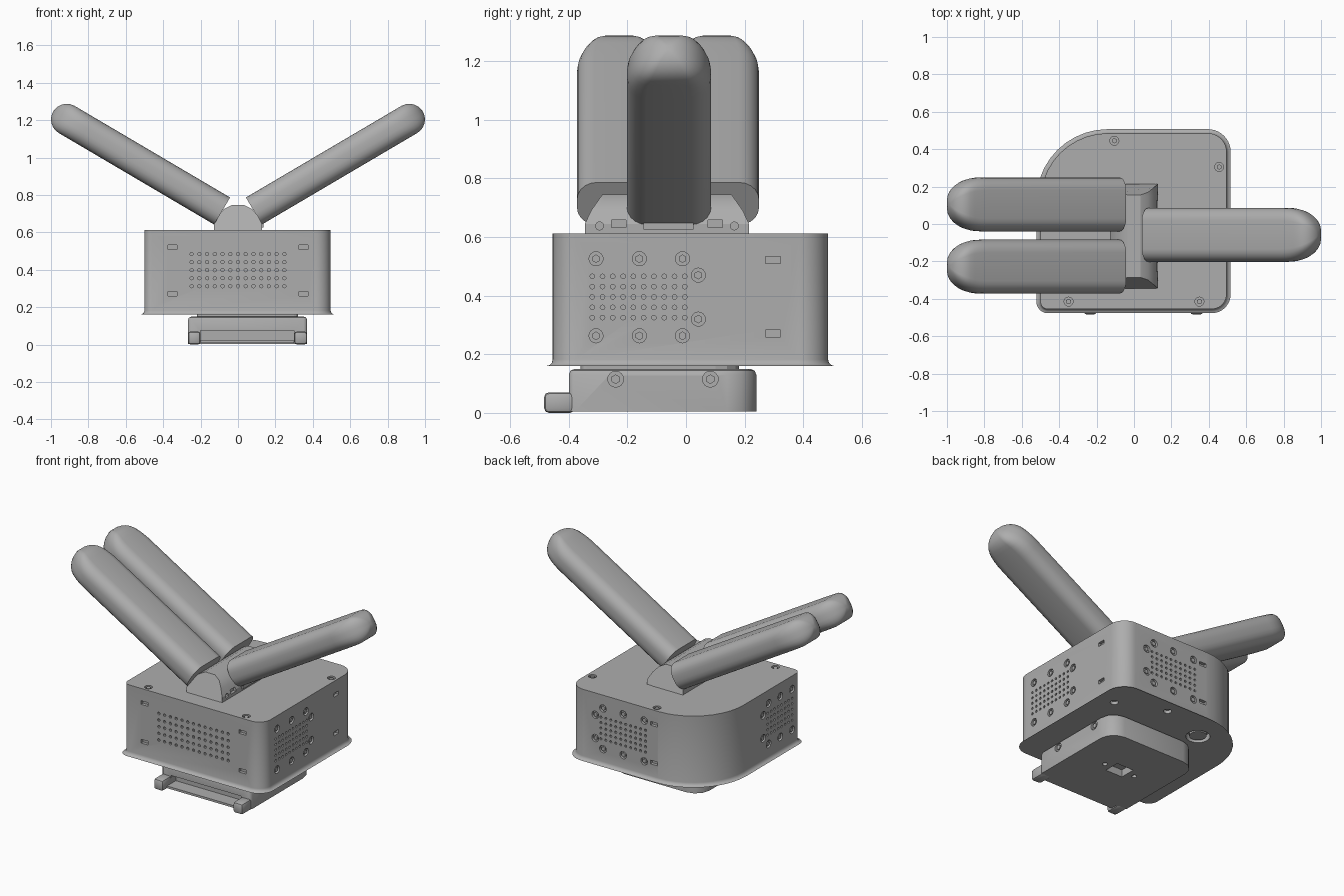
import bpy, bmesh
from math import sin, cos, pi, radians, sqrt
from mathutils import Vector, Matrix

if "Cube" in bpy.data.objects:
    bpy.data.objects.remove(bpy.data.objects["Cube"], do_unlink=True)

grey = bpy.data.materials.new("plain_grey")
grey.use_nodes = True
grey.diffuse_color = (0.42, 0.42, 0.42, 1)
grey.node_tree.nodes["Principled BSDF"].inputs["Base Color"].default_value = grey.diffuse_color


def finish(name, bm):
    bmesh.ops.recalc_face_normals(bm, faces=bm.faces)
    mesh = bpy.data.meshes.new(name)
    bm.to_mesh(mesh)
    bm.free()
    mesh.materials.append(grey)
    ob = bpy.data.objects.new(name, mesh)
    bpy.context.collection.objects.link(ob)
    return ob


def smooth(ob, angle=35):
    bpy.ops.object.select_all(action='DESELECT')
    ob.select_set(True)
    bpy.context.view_layer.objects.active = ob
    bpy.ops.object.shade_smooth_by_angle(angle=radians(angle))


def rounded(x0, x1, y0, y1, radii, seg=8):
    """Rounded rectangle; radii run back right, back left, front left, front right."""
    pts = []
    signs = [(1, 1), (-1, 1), (-1, -1), (1, -1)]
    for i, ((sx, sy), r) in enumerate(zip(signs, radii)):
        cx = x1 - r if sx > 0 else x0 + r
        cy = y1 - r if sy > 0 else y0 + r
        for k in range(seg + 1):
            a = pi / 2 * (i + k / seg)
            pts.append((cx + r * cos(a), cy + r * sin(a)))
    return pts


def loft(bm, rings):
    """Skin a list of closed rings and cap both ends."""
    loops = [[bm.verts.new(p) for p in ring] for ring in rings]
    n = len(loops[0])
    for a, b in zip(loops, loops[1:]):
        for i in range(n):
            bm.faces.new((a[i], a[(i + 1) % n], b[(i + 1) % n], b[i]))
    bm.faces.new(loops[0])
    bm.faces.new(loops[-1])


def slab(bm, pts, z0, z1):
    loft(bm, [[(x, y, z) for x, y in pts] for z in (z0, z1)])


def box(bm, x0, x1, y0, y1, z0, z1):
    size = Matrix.Diagonal((x1 - x0, y1 - y0, z1 - z0, 1))
    mid = Vector((x0 + x1, y0 + y1, z0 + z1)) / 2
    bmesh.ops.create_cube(bm, size=1, matrix=Matrix.Translation(mid) @ size)


def peg(bm, loc, normal, r, depth, sides):
    """Cylinder centred on a surface point, along its normal."""
    turn = Vector(normal).to_track_quat('Z', 'Y').to_matrix().to_4x4()
    bmesh.ops.create_cone(bm, cap_ends=True, segments=sides, radius1=r, radius2=r,
                          depth=depth, matrix=Matrix.Translation(loc) @ turn)


def carve(ob, cutter_bm):
    cutter = finish("cutter", cutter_bm)
    cutter.hide_render = True
    mod = ob.modifiers.new("carve", 'BOOLEAN')
    mod.operation, mod.solver, mod.object = 'DIFFERENCE', 'EXACT', cutter
    bpy.context.view_layer.objects.active = ob
    bpy.ops.object.modifier_apply(modifier=mod.name)
    bpy.data.objects.remove(cutter, do_unlink=True)


cuts, bolts = bmesh.new(), bmesh.new()


def screw(target, loc, normal, r=0.024):
    peg(target, loc, normal, r, 0.03, 16)
    peg(bolts, Vector(loc) - 0.012 * Vector(normal), normal, r * 0.6, 0.018, 6)


def span(a, b, n):
    return [a + (b - a) * i / (n - 1) for i in range(n)]


# Main housing with one large rear corner
LEFT, RIGHT, FRONT, BACK, BASE, TOP = -0.5, 0.495, -0.455, 0.485, 0.16, 0.612
plan = rounded(LEFT, RIGHT, FRONT, BACK, (0.1, 0.36, 0.04, 0.08), 10)
bm = bmesh.new()
slab(bm, plan, BASE, TOP)
flat = lambda e, z: all(abs(v.co.z - z) < 0.001 for v in e.verts)
bmesh.ops.bevel(bm, geom=[e for e in bm.edges if flat(e, TOP)], offset=0.014,
                segments=2, profile=0.5, affect='EDGES')
bmesh.ops.bevel(bm, geom=[e for e in bm.edges if flat(e, BASE)], offset=0.022,
                segments=3, profile=0.5, affect='EDGES')
housing = finish("housing", bm)

# Vent grids, screws and slots on the four walls
walls = {
    "front": ((0, -1, 0), lambda a, z: (a, FRONT, z)),
    "back": ((0, 1, 0), lambda a, z: (a, BACK, z)),
    "right": ((1, 0, 0), lambda a, z: (RIGHT, a, z)),
    "left": ((-1, 0, 0), lambda a, z: (LEFT, a, z)),
}
layout = [  # wall, grid from, grid to, columns, hole radius, screw columns, side screw, slots
    ("front", -0.248, 0.248, 13, 0.009, (), None, (-0.35, 0.35)),
    ("right", -0.32, -0.004, 10, 0.008, (-0.307, -0.159, -0.012), 0.042, (0.297,)),
    ("back", -0.05, 0.27, 10, 0.008, (-0.04, 0.11, 0.255), 0.31, (-0.11,)),
    ("left", -0.37, -0.12, 8, 0.008, (-0.37, -0.25, -0.13), -0.075, ()),
]
for wall, a0, a1, cols, r, screws, side, slots in layout:
    normal, at = walls[wall]
    for a in span(a0, a1, cols):
        for z in span(0.312, 0.484, 5) if wall == "front" else span(0.325, 0.466, 5):
            peg(cuts, at(a, z), normal, r, 0.05, 8)
    spots = [(a, z) for a in screws for z in (0.263, 0.526)]
    if side is not None:
        spots += [(side, 0.32), (side, 0.47)]
    for a, z in spots:
        screw(cuts, at(a, z), normal)
    for a in slots:
        for z in (0.271, 0.521):
            x, y, _ = at(a, z)
            wx, wy = (0.025, 0.02) if normal[1] else (0.02, 0.025)
            box(cuts, x - wx, x + wx, y - wy, y + wy, z - 0.012, z + 0.012)

# Lid screws and the cable port underneath
for x, y in ((-0.105, 0.445), (0.455, 0.305), (-0.35, -0.415), (0.35, -0.415)):
    screw(cuts, (x, y, TOP), (0, 0, 1))
peg(cuts, (-0.22, 0.31, BASE), (0, 0, 1), 0.07, 0.08, 24)
for x, y in ((0.4, 0.3), (0.1, 0.42)):
    peg(cuts, (x, y, BASE), (0, 0, 1), 0.024, 0.04, 12)
carve(housing, cuts)
smooth(housing)
bm = bmesh.new()
peg(bm, (-0.22, 0.31, 0.185), (0, 0, 1), 0.05, 0.04, 24)
smooth(finish("cable_port", bm))

# Clip bracket below the housing
bm = bmesh.new()
slab(bm, rounded(-0.268, 0.37, -0.4, 0.24, (0.1, 0.1, 0.02, 0.02), 3), 0.004, 0.15)
bmesh.ops.bevel(bm, geom=[e for e in bm.edges if flat(e, 0.15)], offset=0.02,
                segments=2, profile=0.5, affect='EDGES')
bracket = finish("clip_bracket", bm)
cuts = bmesh.new()
box(cuts, -0.2, 0.3, -0.5, -0.35, 0.022, 0.075)
box(cuts, -0.01, 0.11, -0.12, -0.02, -0.05, 0.05)
for y in (-0.24, 0.083):
    screw(cuts, (0.37, y, 0.115), (1, 0, 0), 0.027)
    screw(cuts, (-0.268, y, 0.115), (-1, 0, 0), 0.027)
for x in (-0.06, 0.16):
    peg(cuts, (x, -0.07, 0), (0, 0, 1), 0.015, 0.04, 12)
carve(bracket, cuts)
smooth(bracket)

bm = bmesh.new()
box(bm, -0.2, 0.3, -0.44, -0.38, 0.008, 0.022)
finish("bracket_lip", bm)
for name, x0, x1 in (("left_prong", 0.3, 0.37), ("right_prong", -0.268, -0.2)):
    bm = bmesh.new()
    box(bm, x0, x1, -0.484, -0.38, 0, 0.07)
    bmesh.ops.bevel(bm, geom=bm.edges[:], offset=0.016, segments=2, profile=0.5,
                    affect='EDGES')
    smooth(finish(name, bm))

# Support stub that joins bracket and housing
bm = bmesh.new()
slab(bm, rounded(-0.22, 0.32, -0.36, 0.18, (0.08, 0.08, 0.02, 0.02), 3), 0.1, 0.17)
finish("bracket_neck", bm)

# Domed hinge hub on the lid, ends drawn in at the top
bm = bmesh.new()
half = [(0.128, 0.605), (0.128, 0.645), (0.105, 0.69), (0.075, 0.725), (0.035, 0.745)]
profile = half + [(-x, z) for x, z in reversed(half)]
rings = []
for end, pull in ((-0.345, 1), (-0.28, 0), (0.15, 0), (0.215, -1)):
    rings.append([(x, end + pull * max(0, z - 0.66) * 0.7, z) for x, z in profile])
loft(bm, rings)
hub = finish("hinge_hub", bm)
cuts = bmesh.new()
for y in (-0.23, 0.1):
    box(cuts, 0.11, 0.15, y - 0.025, y + 0.025, 0.632, 0.658)
for y in (-0.295, 0.165):
    peg(cuts, (0.128, y, 0.638), (1, 0, 0), 0.014, 0.04, 10)
carve(hub, cuts)
smooth(hub, 25)
bm = bmesh.new()
box(bm, 0.07, 0.137, -0.145, 0.025, 0.625, 0.662)
finish("hinge_tongue", bm)
smooth(finish("screw_heads", bolts), 20)

# Three paddle antennas with rounded tips
W, H, LENGTH, TIP = 0.144, 0.084, 1.048, 0.2
section = rounded(-W, W, -H, H, (0.068,) * 4, 5)
for name, side, y in (("left_antenna", 1, -0.058), ("right_front_antenna", -1, -0.228),
                      ("right_back_antenna", -1, 0.105)):
    along = Vector((side * cos(radians(30.5)), 0, sin(radians(30.5))))
    up = Vector((-along.z * side, 0, abs(along.x)))
    start = Vector((side * 0.085, y, 0.714))
    rings = []
    for t in [None] + [sin(pi / 2 * k / 10) for k in range(10)] + [0.998]:
        d = 0 if t is None else LENGTH - TIP + TIP * t
        wide = sqrt(1 - (t or 0) ** 2.2)
        thick = sqrt(1 - max(0, (d - LENGTH + H) / H) ** 2)
        rings.append([start + along * d + Vector((0, u * wide, 0)) + up * v * thick
                      for u, v in section])
    bm = bmesh.new()
    loft(bm, rings)
    smooth(finish(name, bm), 40)
